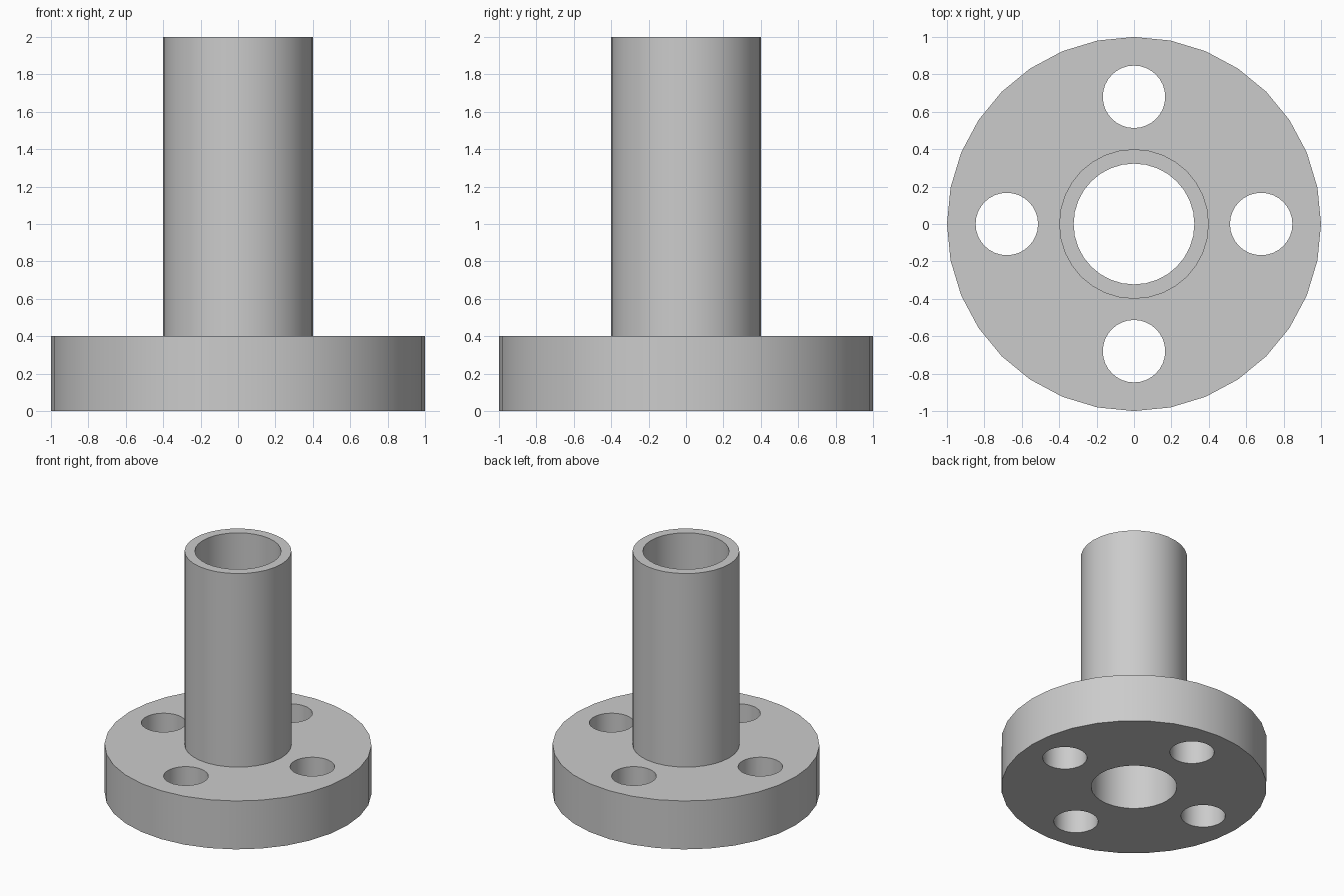
import bpy
import math

default_cube = bpy.data.objects.get("Cube")
if default_cube:
    bpy.data.objects.remove(default_cube, do_unlink=True)

SIDES = 32
FLANGE_HEIGHT, TOTAL_HEIGHT = 0.4, 2.0
PIPE_RADIUS, BORE_RADIUS = 0.4, 0.323
BOLT_RADIUS, BOLT_CIRCLE = 0.167, 0.68

# Single grey finish
grey = bpy.data.materials.new("plain_grey")
grey.use_nodes = True
colour = (0.6, 0.6, 0.6, 1)
grey.diffuse_color = colour
grey.node_tree.nodes["Principled BSDF"].inputs["Base Color"].default_value = colour


def cylinder(name, radius, bottom, top, x=0, y=0):
    bpy.ops.mesh.primitive_cylinder_add(
        vertices=SIDES, radius=radius, depth=top - bottom,
        location=(x, y, (bottom + top) / 2))
    obj = bpy.context.object
    obj.name = name
    obj.data.materials.append(grey)
    return obj


def combine(target, tool, operation):
    mod = target.modifiers.new(tool.name, 'BOOLEAN')
    mod.operation = operation
    mod.solver = 'EXACT'
    mod.object = tool
    bpy.context.view_layer.objects.active = target
    bpy.ops.object.modifier_apply(modifier=mod.name)
    bpy.data.objects.remove(tool, do_unlink=True)


# Flange disc with the upright pipe joined to it
flange = cylinder("flanged_pipe", 1, 0, FLANGE_HEIGHT)
pipe = cylinder("pipe", PIPE_RADIUS, FLANGE_HEIGHT / 2, TOTAL_HEIGHT)
combine(flange, pipe, 'UNION')

# Central bore through the whole height
bore = cylinder("bore_cutter", BORE_RADIUS, -0.1, TOTAL_HEIGHT + 0.1)
combine(flange, bore, 'DIFFERENCE')

# Four bolt holes around the pipe
for i in range(4):
    angle = i * math.pi / 2
    hole = cylinder("bolt_hole_cutter", BOLT_RADIUS, -0.1, FLANGE_HEIGHT + 0.1,
                    BOLT_CIRCLE * math.cos(angle), BOLT_CIRCLE * math.sin(angle))
    combine(flange, hole, 'DIFFERENCE')

# Smooth walls, crisp rims
bpy.ops.object.select_all(action='DESELECT')
flange.select_set(True)
bpy.context.view_layer.objects.active = flange
bpy.ops.object.shade_smooth_by_angle(angle=math.radians(30))
